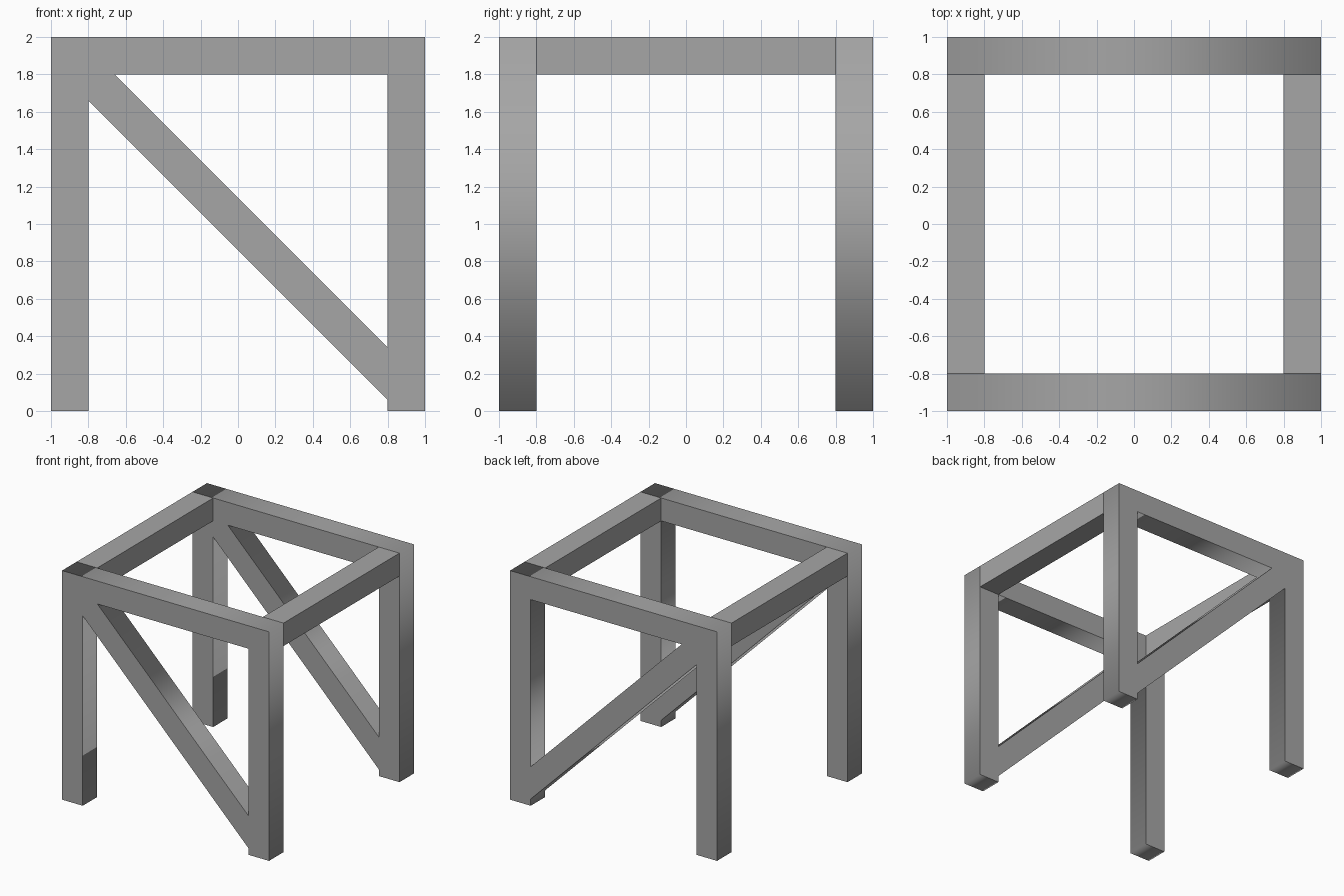
import bpy, bmesh, math

if "Cube" in bpy.data.objects:
    bpy.data.objects.remove(bpy.data.objects["Cube"])

grey = bpy.data.materials.new("plain grey")
grey.diffuse_color = (0.38, 0.38, 0.38, 1)
grey.use_nodes = True
grey.node_tree.nodes["Principled BSDF"].inputs["Base Color"].default_value = grey.diffuse_color


def add_mesh(name, bm):
    bmesh.ops.remove_doubles(bm, verts=bm.verts[:], dist=1e-4)
    bmesh.ops.recalc_face_normals(bm, faces=bm.faces[:])
    mesh = bpy.data.meshes.new(name)
    bm.to_mesh(mesh)
    bm.free()
    mesh.materials.append(grey)
    ob = bpy.data.objects.new(name, mesh)
    bpy.context.collection.objects.link(ob)
    return ob


def panel(name, loops, y, depth):
    """Extrude closed x-z outlines (outer loop, then holes) centred on y."""
    curve = bpy.data.curves.new(name + "_profile", 'CURVE')
    curve.dimensions = '2D'
    curve.fill_mode = 'BOTH'
    curve.extrude = depth / 2
    for pts in loops:
        s = curve.splines.new('POLY')
        s.points.add(len(pts) - 1)
        for p, (x, z) in zip(s.points, pts):
            p.co = (x, z, 0, 1)
        s.use_cyclic_u = True
    helper = bpy.data.objects.new(name + "_profile", curve)
    bpy.context.collection.objects.link(helper)
    bpy.context.view_layer.update()
    mesh = bpy.data.meshes.new_from_object(
        helper.evaluated_get(bpy.context.evaluated_depsgraph_get()))
    bpy.data.objects.remove(helper)
    bm = bmesh.new()
    bm.from_mesh(mesh)
    bpy.data.meshes.remove(mesh)
    for v in bm.verts:                     # stand the profile upright
        x, z, d = v.co
        v.co = (x, y - d, z)
    return add_mesh(name, bm)


def side_beam(name, x):
    bm = bmesh.new()
    bmesh.ops.create_cube(bm, size=1)
    for v in bm.verts:
        v.co = (x + v.co.x * 0.2, v.co.y * 1.6, 1.9 + v.co.z * 0.2)
    # ends are hidden against the frames
    ends = [f for f in bm.faces if abs(f.calc_center_median().y) > 0.7]
    bmesh.ops.delete(bm, geom=ends, context='FACES_ONLY')
    return add_mesh(name, bm)


# Two legs, top rail and diagonal brace as one flush frame
h = 0.1 * math.sqrt(2)                     # half brace height, cut vertically
outline = [(-1, 0), (-0.8, 0), (-0.8, 1.8 - h), (0.8, 0.2 - h),
           (0.8, 0), (1, 0), (1, 2), (-1, 2)]
opening = [(-0.8 + h, 1.8), (0.8, 1.8), (0.8, 0.2 + h)]
for name, y in (("front_braced_frame", -0.9), ("back_braced_frame", 0.9)):
    panel(name, [outline, opening], y, 0.2)

# Top beams joining the two frames
side_beam("left_top_beam", -0.9)
side_beam("right_top_beam", 0.9)
